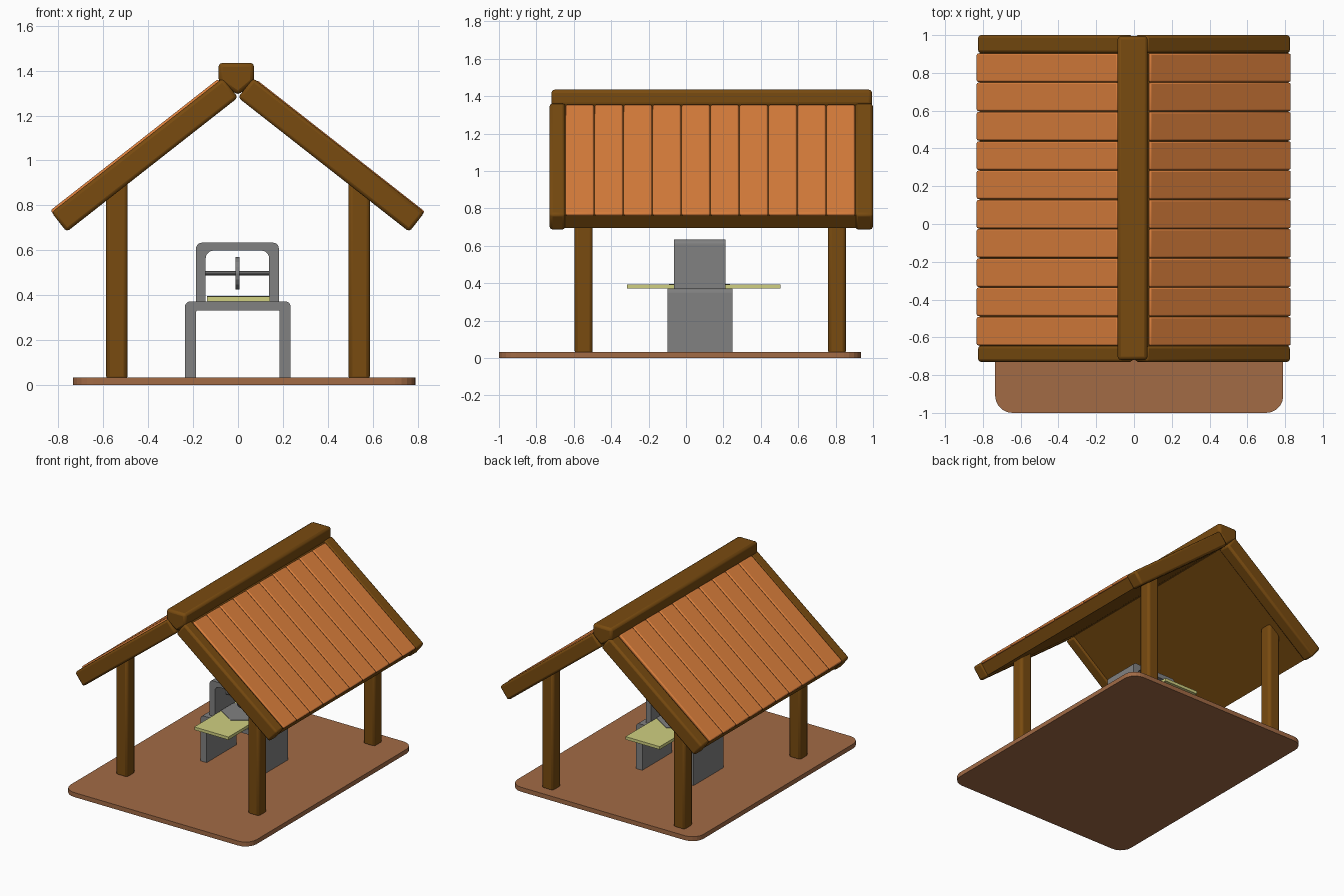
import bpy, bmesh, math
from mathutils import Vector

cube = bpy.data.objects.get("Cube")
if cube:
    bpy.data.objects.remove(cube, do_unlink=True)


def material(name, r, g, b):
    m = bpy.data.materials.new(name)
    m.use_nodes = True
    m.diffuse_color = (r, g, b, 1)
    m.node_tree.nodes["Principled BSDF"].inputs["Base Color"].default_value = (r, g, b, 1)
    return m


TIMBER = material("dark timber", 0.19, 0.07, 0.005)
PLANK = material("orange plank", 0.70, 0.21, 0.045)
FLOOR = material("brown floor", 0.36, 0.145, 0.06)
STONE = material("grey stone", 0.22, 0.22, 0.22)
BOARD = material("pale yellow board", 0.63, 0.63, 0.22)


def finish(name, bm, mat, bevel=0.0, segments=2):
    bmesh.ops.recalc_face_normals(bm, faces=bm.faces)
    mesh = bpy.data.meshes.new(name)
    bm.to_mesh(mesh)
    bm.free()
    mesh.materials.append(mat)
    ob = bpy.data.objects.new(name, mesh)
    bpy.context.collection.objects.link(ob)
    if bevel:
        mod = ob.modifiers.new("soft edges", 'BEVEL')
        mod.width = bevel
        mod.segments = segments
        bpy.ops.object.select_all(action='DESELECT')
        ob.select_set(True)
        bpy.context.view_layer.objects.active = ob
        bpy.ops.object.shade_smooth_by_angle(angle=math.radians(50))
    return ob


def box(name, lo, hi, mat, bevel=0.0):
    lo, hi = Vector(lo), Vector(hi)
    bm = bmesh.new()
    bmesh.ops.create_cube(bm, size=1)
    bmesh.ops.scale(bm, vec=hi - lo, verts=bm.verts)
    ob = finish(name, bm, mat, bevel)
    ob.location = (lo + hi) / 2
    return ob


def prism(name, corners, axis, lo, hi, mat, bevel=0.0):
    """Extrude a polygon of (a, b, corner radius) along y or z."""
    outline = []
    for i, (a, b, r) in enumerate(corners):
        p = Vector((a, b))
        if r == 0:
            outline.append(p)
            continue
        d1 = (Vector(corners[i - 1][:2]) - p).normalized()
        d2 = (Vector(corners[(i + 1) % len(corners)][:2]) - p).normalized()
        for k in range(6):
            t = math.pi / 2 * k / 5
            outline.append(p + r * (d1 * (1 - math.sin(t)) + d2 * (1 - math.cos(t))))
    bm = bmesh.new()
    face = bm.faces.new([bm.verts.new((p.x, lo, p.y) if axis == 'y' else (p.x, p.y, lo))
                         for p in outline])
    out = bmesh.ops.extrude_face_region(bm, geom=[face])
    move = (0, hi - lo, 0) if axis == 'y' else (0, 0, hi - lo)
    bmesh.ops.translate(bm, vec=move, verts=[v for v in out["geom"] if isinstance(v, bmesh.types.BMVert)])
    return finish(name, bm, mat, bevel)


def arch(name, x0, x1, z0, z1, leg, top, r_out, r_in, y0, y1):
    prism(name, [(x0, z0, 0), (x0, z1, r_out), (x1, z1, r_out), (x1, z0, 0),
                 (x1 - leg, z0, 0), (x1 - leg, z1 - top, r_in),
                 (x0 + leg, z1 - top, r_in), (x0 + leg, z0, 0)], 'y', y0, y1, STONE)


def disc(name, radius, x0, x1, y, z, sides):
    bm = bmesh.new()
    bmesh.ops.create_cone(bm, cap_ends=True, segments=sides, radius1=radius,
                          radius2=radius, depth=x1 - x0)
    ob = finish(name, bm, STONE)
    ob.rotation_euler.y = math.pi / 2
    ob.location = ((x0 + x1) / 2, y, z)


# Floor slab with rounded corners
prism("floor", [(-0.735, -1, 0.09), (0.79, -1, 0.09), (0.79, 0.935, 0.09), (-0.735, 0.935, 0.09)],
      'z', 0, 0.033, FLOOR)

# Corner posts
for side, x in (("right", -0.54), ("left", 0.54)):
    for end, y in (("front", -0.547), ("back", 0.807)):
        box(f"{end}_{side}_post", (x - 0.048, y - 0.048, 0.02), (x + 0.048, y + 0.048, 0.91),
            TIMBER, 0.018)

# Roof slopes: d runs down the slope from the ridge, h is height above the underside
PITCH = math.radians(38.1)


def slope_box(name, s, d0, d1, h0, h1, y0, y1, mat, bevel):
    ob = box(name, (d0, y0, h0), (d1, y1, h1), mat, bevel)
    d, h = (d0 + d1) / 2, (h0 + h1) / 2
    ob.location = (s * (d * math.cos(PITCH) + h * math.sin(PITCH)), (y0 + y1) / 2,
                   1.28 - d * math.sin(PITCH) + h * math.cos(PITCH))
    ob.rotation_euler.y = s * PITCH


ROWS = 10
Y0, Y1 = -0.645, 0.905
for side, s, top in (("right", -1, 0.12), ("left", 1, 0.114)):
    slope_box(f"front_{side}_rafter", s, 0, 0.97, 0, 0.11, -0.73, Y0, TIMBER, 0.015)
    slope_box(f"back_{side}_rafter", s, 0, 0.97, 0, 0.11, Y1, 1.0, TIMBER, 0.015)
    slope_box(f"{side}_roof_panel", s, 0, 0.962, 0.01, 0.1, Y0 - 0.02, Y1 + 0.02, TIMBER, 0)
    step = (Y1 - Y0) / ROWS
    for i in range(ROWS):
        y = Y0 + i * step
        slope_box(f"{side}_roof_plank_{i + 1}", s, 0.02, 0.968, 0.095, top,
                  y + 0.002, y + step - 0.002, PLANK, 0.008)

# Ridge beam, wedged between the rafters
prism("ridge_beam", [(-0.087, 1.35, 0), (-0.087, 1.435, 0), (0.072, 1.435, 0),
                     (0.072, 1.35, 0), (0, 1.29, 0)], 'y', -0.72, 0.995, TIMBER, 0.018)

# Stone bench and the arch standing on it
arch("bench", -0.237, 0.235, 0.03, 0.372, 0.05, 0.04, 0.025, 0.008, -0.1, 0.248)
arch("upper_arch", -0.187, 0.182, 0.37, 0.633, 0.043, 0.035, 0.025, 0.035, -0.065, 0.21)

# Board through the arch, with a pointed grey plate on it
box("work_board", (-0.138, -0.315, 0.371), (0.142, 0.505, 0.393), BOARD)
prism("board_plate", [(-0.138, 0, 0), (0, -0.09, 0), (0.142, 0, 0),
                      (0.142, 0.145, 0), (0, 0.235, 0), (-0.138, 0.145, 0)],
      'z', 0.392, 0.396, STONE)

# Cutting wheel on its axle
disc("axle", 0.011, -0.15, 0.145, 0.072, 0.497, 10)
disc("cutting_wheel", 0.072, -0.011, 0.007, 0.072, 0.497, 16)
